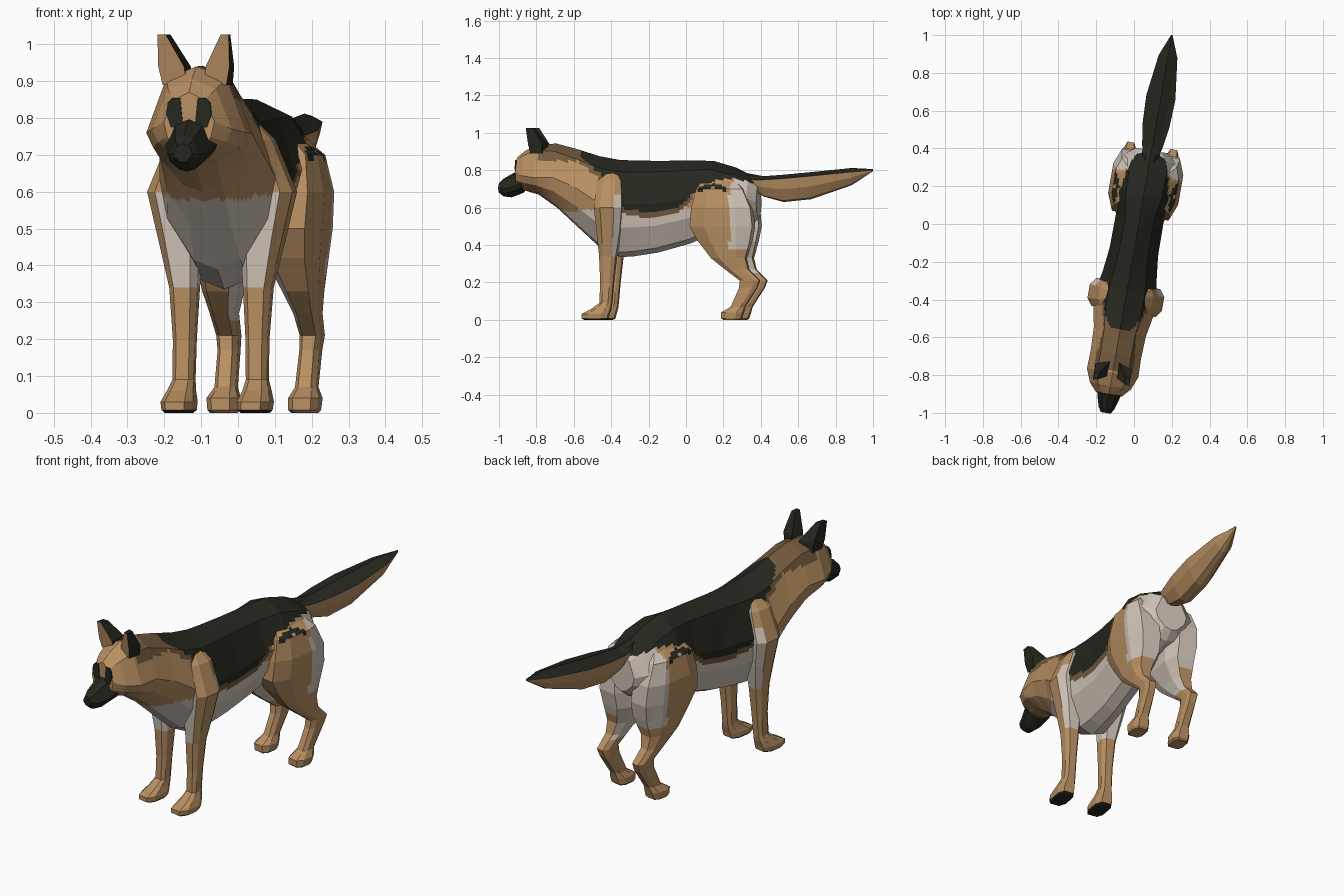
import bpy, bmesh, math
from mathutils import Vector, Matrix

if "Cube" in bpy.data.objects:
    bpy.data.objects.remove(bpy.data.objects["Cube"])

# The dog is built along its own spine, then turned slightly about z
TURN = Matrix.Translation((0.025, 0, 0)) @ Matrix.Rotation(-math.radians(9.93), 4, 'Z')

COLOURS = [("black_fur", (0.019, 0.020, 0.013, 1)), ("tan_fur", (0.48, 0.275, 0.122, 1)),
           ("brown_fur", (0.17, 0.10, 0.047, 1)), ("cream_fur", (0.63, 0.55, 0.475, 1))]
BLACK, TAN, BROWN, CREAM = range(4)
mats = []
for name, col in COLOURS:
    m = bpy.data.materials.new(name)
    m.diffuse_color = col
    m.use_nodes = True
    m.node_tree.nodes["Principled BSDF"].inputs["Base Color"].default_value = m.diffuse_color
    mats.append(m)


def loft(name, rings, rule, cuts=3):
    """Skin closed rings, split faces for colour edges, cap the ends, colour by rule."""
    bm = bmesh.new()
    rows = [[bm.verts.new(p) for p in r] for r in rings]
    n = len(rows[0])
    for a, b in zip(rows, rows[1:]):
        for i in range(n):
            j = (i + 1) % n
            bm.faces.new((a[i], a[j], b[j], b[i]))
    if cuts:
        bmesh.ops.subdivide_edges(bm, edges=bm.edges[:], cuts=cuts, use_grid_fill=True)
    bmesh.ops.holes_fill(bm, edges=[e for e in bm.edges if e.is_boundary], sides=0)
    bmesh.ops.recalc_face_normals(bm, faces=bm.faces[:])
    bm.normal_update()
    for f in bm.faces:
        f.material_index = rule(f.calc_center_median(), f.normal)
    bm.transform(TURN)
    me = bpy.data.meshes.new(name)
    bm.to_mesh(me)
    bm.free()
    for m in mats:
        me.materials.append(m)
    ob = bpy.data.objects.new(name, me)
    bpy.context.collection.objects.link(ob)
    return ob


def trunk_ring(v, zt, zb, w, zm):
    """Upright ten-sided section across the spine."""
    h = zt - zb
    half = [(0.6 * w, zt - 0.12 * h), (w, zm), (0.86 * w, zm - 0.45 * (zm - zb)), (0.4 * w, zb + 0.05 * h)]
    pts = [(0, zt)] + half + [(0, zb)] + [(-u, z) for u, z in reversed(half)]
    return [Vector((u, v, z)) for u, z in pts]


def leg_ring(s, z, v0, v1, u0, u1):
    """Level eight-sided section of a limb, on side s."""
    cv, cu, hv, hu = (v0 + v1) / 2, (u0 + u1) / 2, (v1 - v0) / 2, (u1 - u0) / 2
    unit = [(1, .5), (.6, 1), (-.6, 1), (-1, .5), (-1, -.5), (-.6, -1), (.6, -1), (1, -.5)]
    return [Vector((s * (cu + hu * a), cv + hv * b, z)) for a, b in unit]


def interp(table, x):
    for (x0, y0), (x1, y1) in zip(table, table[1:]):
        if x <= x1:
            return y0 + (y1 - y0) * max(0, x - x0) / (x1 - x0)
    return table[-1][1]


# Head, neck and torso
SADDLE = [(-.57, .88), (-.43, .77), (-.36, .76), (-.33, .60), (-.20, .575), (-.02, .60),
          (.04, .66), (.10, .71), (.20, .75), (.30, .755), (.40, .72)]


def body_rule(p, n):
    if p.y < -0.57:
        if p.z > 0.85 and p.y > -0.79:
            return BROWN
        return CREAM if p.z < 0.58 else TAN
    low = interp(SADDLE, p.y)
    if p.z > low:
        return BLACK
    if p.y < -0.35:
        if p.z > low - 0.03:
            return BROWN
        return TAN if p.z > 0.59 else CREAM
    if p.y < 0.06 and p.z > low - 0.03:
        return BROWN
    if 0.03 < p.y < 0.28 and p.z > 0.6:
        return TAN
    return CREAM


body = [(-.915, .87, .70, .07, .79), (-.87, .905, .69, .11, .77), (-.80, .94, .67, .138, .76),
        (-.70, .942, .60, .135, .76), (-.58, .91, .49, .14, .71), (-.47, .875, .39, .16, .64),
        (-.36, .855, .335, .16, .62), (-.28, .852, .34, .145, .62), (-.15, .85, .36, .13, .62),
        (.03, .852, .41, .128, .65), (.15, .85, .47, .16, .68), (.27, .815, .48, .165, .67),
        (.35, .775, .50, .14, .65), (.395, .73, .54, .085, .63)]
loft("body", [trunk_ring(*r) for r in body], body_rule, 7)

# Muzzle
muzzle = [(-.88, .815, .68, .072, .73), (-.945, .78, .655, .055, .705),
          (-.99, .755, .66, .042, .70), (-1.015, .73, .68, .026, .705)]
loft("muzzle", [trunk_ring(*r) for r in muzzle], lambda p, n: BLACK, 0)

# Tail: dark above, tan below
tail = [(.33, .785, .72, .035, .75), (.42, .768, .66, .055, .748), (.53, .776, .63, .072, .755),
        (.68, .79, .645, .078, .768), (.90, .812, .72, .05, .79), (1.015, .806, .795, .004, .80)]
loft("tail", [trunk_ring(*r) for r in tail], lambda p, n: BLACK if n.z > 0.15 else TAN, 1)

FRONT = [(.80, -.42, -.37, .06, .085), (.74, -.46, -.33, .06, .142), (.60, -.47, -.32, .06, .2),
         (.47, -.46, -.335, .055, .17), (.34, -.45, -.36, .063, .14), (.20, -.445, -.375, .07, .13),
         (.09, -.45, -.385, .072, .13), (.06, -.49, -.39, .068, .14), (.03, -.545, -.40, .06, .15),
         (.008, -.545, -.405, .062, .147), (0, -.53, -.42, .07, .14)]
HIND = [(.77, .13, .26, .06, .09), (.70, .08, .33, .06, .168), (.60, .055, .375, .03, .188),
        (.50, .045, .385, .02, .183), (.42, .09, .37, .02, .172), (.33, .16, .345, .06, .16),
        (.27, .235, .36, .08, .15), (.21, .315, .42, .085, .145), (.17, .31, .405, .085, .14),
        (.07, .265, .34, .082, .14), (.04, .215, .33, .07, .155), (.008, .215, .32, .07, .152),
        (0, .225, .31, .078, .146)]


def front_rule(p, n):
    out = n.x * math.copysign(1, p.x)
    if p.z < 0.008 and p.y < -0.4:
        return BLACK
    if p.z > 0.34 and n.y > 0.5:
        return CREAM
    if 0.35 < p.z < 0.6 and (out < -0.3 or n.y < -0.6):
        return CREAM
    return TAN


def hind_rule(p, n):
    out = n.x * math.copysign(1, p.x)
    # Dark streak on the hip
    if out > 0 and 0.09 < p.y < 0.24 and abs(p.z - 0.72 + abs(p.y - 0.17) * 0.3) < 0.012:
        return BLACK
    if p.z > 0.37 and p.y > 0.265:
        return CREAM
    if p.z > 0.25 and out < -0.3:
        return CREAM
    return TAN


for s, side in ((1, "left"), (-1, "right")):
    # Legs with feet
    loft(f"front_leg_{side}", [leg_ring(s, *r) for r in FRONT], front_rule, 3)
    loft(f"hind_leg_{side}", [leg_ring(s, *r) for r in HIND], hind_rule, 5)

    # Ears: tan in front, dark elsewhere
    def ear_ring(z, pts):
        return [Vector((s * u, v, z)) for u, v in pts]
    loft(f"ear_{side}", [
        ear_ring(.89, [(.022, -.815), (.088, -.83), (.094, -.765), (.025, -.735)]),
        ear_ring(.94, [(.030, -.825), (.098, -.84), (.098, -.765), (.025, -.745)]),
        ear_ring(1.027, [(.076, -.85), (.098, -.853), (.096, -.815), (.070, -.81)])],
        lambda p, n: TAN if n.y < -0.6 else BLACK, 0)

    # Dark eye patch as a thin plate on the face
    outline = [(.016, .775), (.05, .775), (.062, .81), (.058, .842), (.045, .855), (.024, .855)]
    loft(f"eye_patch_{side}", [[Vector((s * u, v, z)) for u, z in outline] for v in (-.912, -.919)],
         lambda p, n: BLACK, 0)
